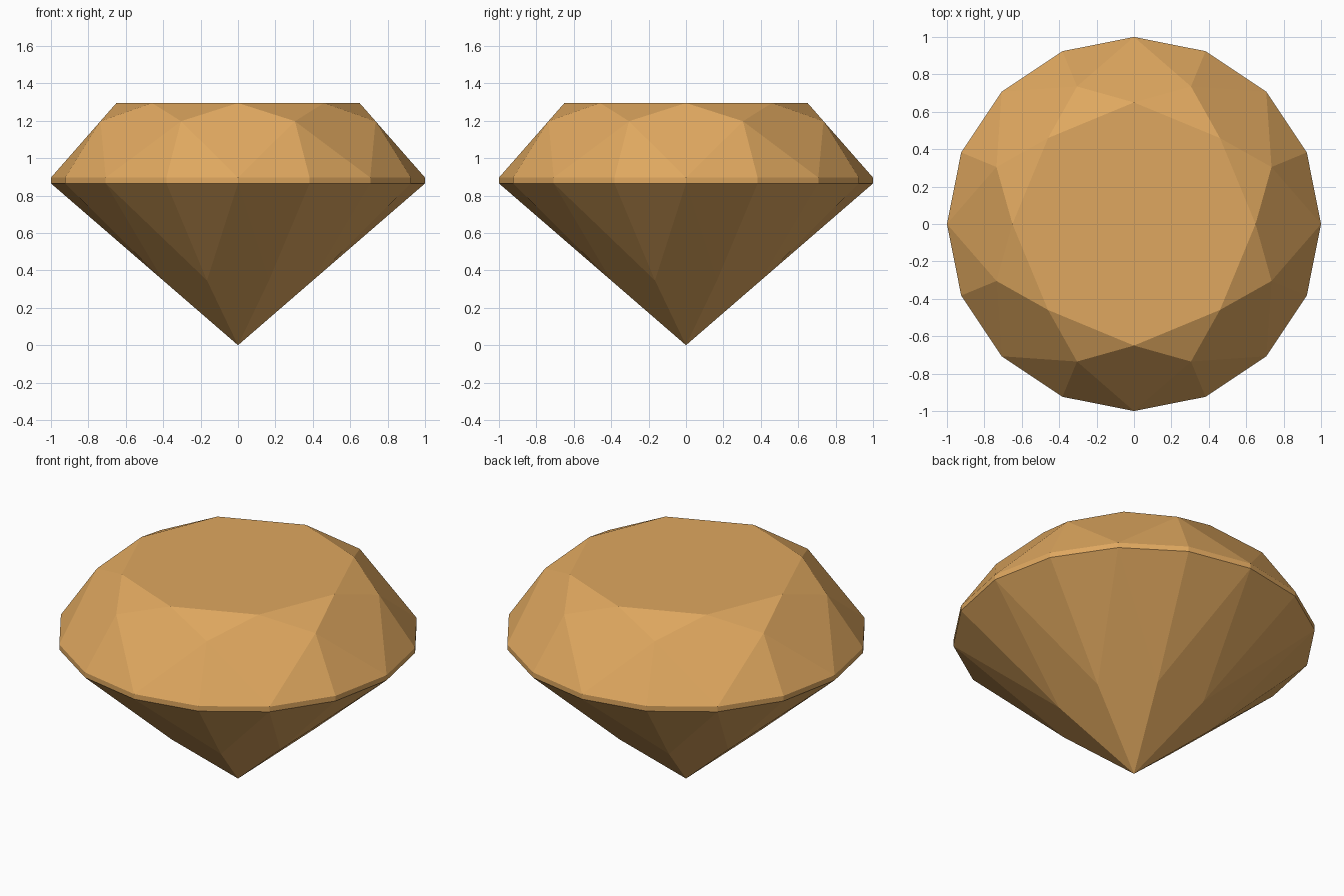
import bpy
import bmesh
from math import cos, sin, pi

cube = bpy.data.objects.get("Cube")
if cube:
    bpy.data.objects.remove(cube, do_unlink=True)

# Main proportions of the cut stone
FOLD = 8
STEP = 2 * pi / FOLD
HALF = STEP / 2
TABLE_R, TABLE_Z = 0.65, 1.295
GIRDLE_TOP, GIRDLE_BOTTOM = 0.896, 0.865
CROWN_R, PAVILION_R = 0.796, 0.433

# Heights that keep the kite facets flat
crown_slope = (TABLE_Z - GIRDLE_TOP) / (1 - TABLE_R)
CROWN_Z = GIRDLE_TOP + (1 - CROWN_R * cos(HALF)) * crown_slope
PAVILION_Z = GIRDLE_BOTTOM * PAVILION_R * cos(HALF)

bm = bmesh.new()


def ring(count, radius, z, offset=0.0):
    angles = [offset + 2 * pi * i / count for i in range(count)]
    return [bm.verts.new((radius * cos(a), radius * sin(a), z)) for a in angles]


table = ring(FOLD, TABLE_R, TABLE_Z)
crown = ring(FOLD, CROWN_R, CROWN_Z, HALF)
upper = ring(2 * FOLD, 1, GIRDLE_TOP)
lower = ring(2 * FOLD, 1, GIRDLE_BOTTOM)
pavilion = ring(FOLD, PAVILION_R, PAVILION_Z, HALF)
culet = bm.verts.new((0, 0, 0))

# Flat table on top
bm.faces.new(table)

for i in range(FOLD):
    nxt = (i + 1) % FOLD
    a, b, c = 2 * i, 2 * i + 1, 2 * nxt
    facets = [
        # Crown: star, kite and two upper girdle facets
        (table[i], crown[i], table[nxt]),
        (table[i], crown[i - 1], upper[a], crown[i]),
        (crown[i], upper[a], upper[b]),
        (crown[i], upper[b], upper[c]),
        # Girdle band
        (upper[a], lower[a], lower[b], upper[b]),
        (upper[b], lower[b], lower[c], upper[c]),
        # Pavilion: two lower girdle facets and the long kite
        (lower[a], pavilion[i], lower[b]),
        (lower[b], pavilion[i], lower[c]),
        (lower[a], pavilion[i - 1], culet, pavilion[i]),
    ]
    for facet in facets:
        bm.faces.new(facet)

bmesh.ops.recalc_face_normals(bm, faces=bm.faces[:])
mesh = bpy.data.meshes.new("faceted_gemstone")
bm.to_mesh(mesh)
bm.free()

# Amber colour
amber = bpy.data.materials.new("amber")
amber.use_nodes = True
colour = (0.74, 0.39, 0.115, 1)
amber.diffuse_color = colour
for node in amber.node_tree.nodes:
    if node.type == "BSDF_PRINCIPLED":
        node.inputs["Base Color"].default_value = colour
mesh.materials.append(amber)

gem = bpy.data.objects.new("faceted_gemstone", mesh)
bpy.context.collection.objects.link(gem)
